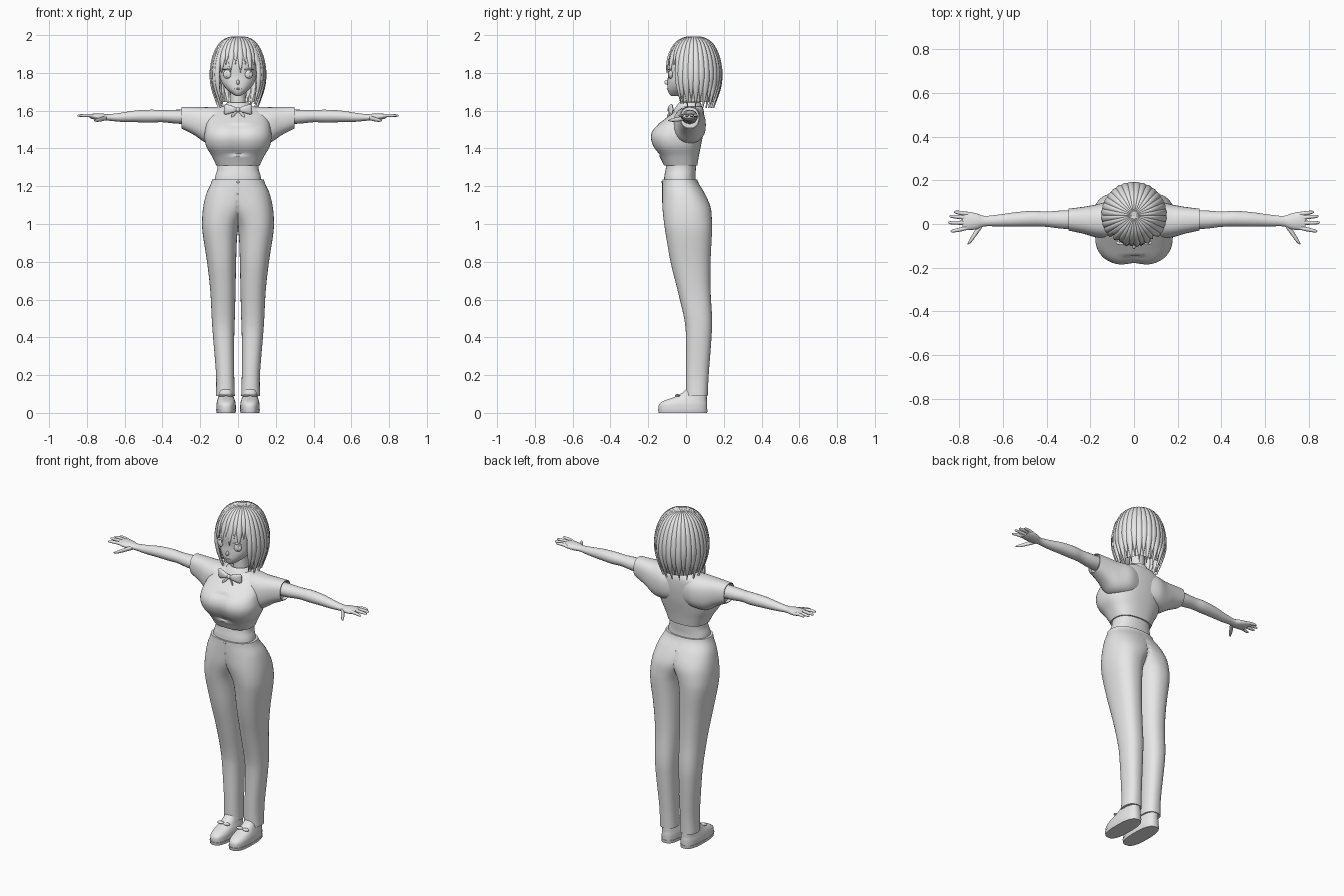
import bpy, bmesh, math
from mathutils import Vector

if "Cube" in bpy.data.objects:
    bpy.data.objects.remove(bpy.data.objects["Cube"])

grey = bpy.data.materials.new("light_grey")
grey.use_nodes = True
GREY = (0.8, 0.8, 0.8, 1)
grey.diffuse_color = GREY
grey.node_tree.nodes["Principled BSDF"].inputs["Base Color"].default_value = GREY


def power(v, n):
    return math.copysign(abs(v) ** (2 / n), v)


def smooth_path(keys, steps):
    """Catmull-Rom interpolation between the section keys."""
    if steps == 1:
        return keys
    k = [keys[0]] + list(keys) + [keys[-1]]
    out = []
    for i in range(1, len(k) - 2):
        for s in range(steps):
            t = s / steps
            out.append([0.5 * (2 * b + (c - a) * t + (2 * a - 5 * b + 4 * c - d) * t * t
                               + (3 * b - a - 3 * c + d) * t ** 3)
                        for a, b, c, d in zip(*k[i - 1:i + 3])])
    return out + [list(keys[-1])]


def add_rings(bm, rings):
    rows = [[bm.verts.new(p) for p in r] for r in rings]
    for a, b in zip(rows, rows[1:]):
        n = len(a)
        for i in range(n):
            j = (i + 1) % n
            bm.faces.new((a[i], a[j], b[j], b[i]))
    bm.faces.new(rows[0][::-1])
    bm.faces.new(rows[-1])


def finish(name, bm, mirror=False, angle=50):
    bmesh.ops.remove_doubles(bm, verts=bm.verts, dist=1e-5)
    bmesh.ops.recalc_face_normals(bm, faces=bm.faces)
    mesh = bpy.data.meshes.new(name)
    bm.to_mesh(mesh)
    bm.free()
    mesh.materials.append(grey)
    ob = bpy.data.objects.new(name, mesh)
    bpy.context.collection.objects.link(ob)
    bpy.ops.object.select_all(action='DESELECT')
    ob.select_set(True)
    bpy.context.view_layer.objects.active = ob
    bpy.ops.object.shade_smooth_by_angle(angle=math.radians(angle))
    if mirror:
        ob.modifiers.new("Mirror", 'MIRROR').merge_threshold = 0.0005
    return ob


def z_rings(keys, n=2.3, seg=48, steps=5, half=False):
    """Sections stacked upward: z, centre x, half width, front y, back y."""
    rings = []
    for z, cx, rx, yf, yb in smooth_path(keys, steps):
        ring = []
        for i in range(seg):
            a = math.tau * i / seg
            x = cx + rx * power(math.cos(a), n)
            y = (yf + yb) / 2 + (yb - yf) / 2 * power(math.sin(a), n)
            ring.append((max(x, 0) if half else x, y, z))
        rings.append(ring)
    return rings


def x_rings(keys, n=2.0, seg=20, steps=4):
    """Sections running sideways: x, centre y, centre z, half depth, half height."""
    return [[(x, cy + ry * power(math.cos(math.tau * i / seg), n),
              cz + rz * power(math.sin(math.tau * i / seg), n)) for i in range(seg)]
            for x, cy, cz, ry, rz in smooth_path(keys, steps)]


def loft(name, rings, mirror=False, angle=50):
    bm = bmesh.new()
    add_rings(bm, rings)
    return finish(name, bm, mirror, angle)


def ball(name, centre, size, mirror=False):
    bm = bmesh.new()
    bmesh.ops.create_uvsphere(bm, u_segments=20, v_segments=12, radius=1)
    for v in bm.verts:
        v.co = Vector(centre) + Vector(c * s for c, s in zip(v.co, size))
    return finish(name, bm, mirror)


# Trousers: one half, open along the middle seam, mirrored
bm = bmesh.new()
add_rings(bm, z_rings([
    (.09, .067, .05, .0, .115), (.2, .068, .048, .0, .12), (.4, .076, .056, .0, .135),
    (.5, .078, .061, -.01, .138), (.65, .08, .067, -.045, .13), (.8, .087, .077, -.082, .13),
    (.95, .095, .092, -.108, .137), (1.02, .086, .104, -.118, .137),
    (1.09, .058, .126, -.125, .13), (1.16, .025, .143, -.126, .1),
    (1.21, .0, .145, -.126, .07), (1.235, .0, .137, -.125, .06)], half=True))
seam = [f for f in bm.faces if all(abs(v.co.x) < 1e-5 for v in f.verts)]
bmesh.ops.delete(bm, geom=seam, context='FACES')
finish("trousers", bm, mirror=True)
ball("trouser_button", (0, -.125, 1.222), (.008, .005, .006))

# Bare midriff
loft("midriff", z_rings([(1.2, 0, .128, -.118, .055), (1.25, 0, .121, -.115, .05),
                         (1.29, 0, .11, -.108, .052), (1.34, 0, .11, -.1, .055)]))

# Shirt body with a soft dip between the breasts
shirt = z_rings([
    (1.31, 0, .115, -.117, .06), (1.36, 0, .139, -.142, .068), (1.41, 0, .168, -.178, .078),
    (1.46, 0, .178, -.192, .088), (1.505, 0, .173, -.175, .094), (1.55, 0, .165, -.12, .097),
    (1.595, 0, .145, -.062, .095), (1.622, 0, .09, -.035, .085)], n=2.5)
shirt = [[(x, y + (.014 * math.exp(-(x / .045) ** 2) if y < -.1 and 1.36 < z < 1.53 else 0), z)
          for x, y, z in r] for r in shirt]
loft("shirt_body", shirt)

# Sleeves with a recessed opening
loft("sleeves", x_rings([
    (.03, .03, 1.53, .06, .085), (.1, .02, 1.525, .085, .095), (.17, .014, 1.525, .076, .094),
    (.23, .017, 1.545, .062, .075), (.3, .02, 1.563, .05, .057)], n=2.4, seg=28)
    + x_rings([(.3, .02, 1.563, .046, .053), (.28, .02, 1.563, .046, .053)],
              n=2.4, seg=28, steps=1), mirror=True)

# Arms and palms
loft("arms", x_rings([
    (.2, .02, 1.567, .042, .038), (.32, .02, 1.568, .042, .037), (.4, .022, 1.571, .035, .032),
    (.46, .024, 1.571, .036, .034), (.54, .021, 1.57, .033, .031), (.62, .016, 1.565, .027, .024),
    (.685, .013, 1.564, .024, .017), (.72, .012, 1.566, .036, .019),
    (.76, .014, 1.569, .042, .016), (.785, .014, 1.571, .037, .01)]), mirror=True)

# Fingers and thumbs
fingers = [("little", .046, .054, .825), ("ring", .027, .035, .845),
           ("middle", .005, .006, .851), ("index", -.016, -.032, .84)]
for label, y0, y1, tip in fingers:
    loft(label + "_fingers", x_rings([
        (.755, y0, 1.57, .009, .009), (.79, (y0 + y1) / 2, 1.575, .0095, .009),
        (tip - .01, y1, 1.574, .007, .0065), (tip, y1, 1.573, .002, .002)], seg=10), mirror=True)
loft("thumbs", x_rings([(.695, -.002, 1.562, .014, .012), (.72, -.034, 1.556, .017, .012),
                        (.745, -.07, 1.55, .014, .009), (.762, -.092, 1.548, .003, .003)],
                       seg=12), mirror=True)

# Shoes: sole, upper and laces
loft("shoe_soles", z_rings([(0, .063, .05, -.145, .112), (.018, .063, .053, -.148, .114)],
                           n=2.6, steps=1), mirror=True)
loft("shoe_uppers", z_rings([
    (.015, .063, .051, -.145, .112), (.045, .063, .051, -.142, .112),
    (.065, .063, .047, -.115, .11), (.085, .064, .041, -.06, .11),
    (.11, .065, .037, -.015, .108), (.14, .066, .035, .012, .105)], n=2.5), mirror=True)
for side in (-1, 1):
    label = "inner" if side < 0 else "outer"
    ball(label + "_lace_loops", (.064 + side * .02, -.045, .092), (.02, .014, .007), mirror=True)

# Neck and collar
loft("neck", z_rings([(1.56, 0, .055, -.02, .085), (1.62, 0, .042, -.015, .07),
                      (1.72, 0, .04, -.015, .065)], n=2, seg=28))
loft("collar", z_rings([(1.595, 0, .098, -.07, .09), (1.622, 0, .075, -.052, .084),
                        (1.642, 0, .058, -.036, .078), (1.63, 0, .046, -.02, .072)],
                       n=2, seg=32, steps=2))

# Bow tie: loops, tails and knot
loft("bow_loops", x_rings([(.004, -.083, 1.605, .007, .009), (.03, -.084, 1.607, .012, .018),
                           (.062, -.078, 1.607, .011, .027), (.075, -.074, 1.607, .004, .023)],
                          n=2.6, seg=16), mirror=True)
loft("bow_tails", x_rings([(.002, -.08, 1.598, .004, .006), (.02, -.09, 1.582, .004, .01),
                           (.034, -.098, 1.568, .003, .011)], seg=10), mirror=True)
ball("bow_knot", (0, -.086, 1.605), (.012, .012, .013))

# Head and facial features
loft("head", z_rings([
    (1.677, 0, .01, -.077, -.05), (1.69, 0, .032, -.09, .01), (1.715, 0, .062, -.098, .05),
    (1.75, 0, .087, -.098, .08), (1.79, 0, .098, -.096, .11), (1.85, 0, .102, -.098, .13),
    (1.91, 0, .092, -.08, .125), (1.96, 0, .06, -.04, .1), (1.98, 0, .02, .01, .05)], n=2.3))
ball("eyes", (.052, -.08, 1.793), (.027, .013, .025), mirror=True)
ball("irises", (.051, -.09, 1.792), (.014, .006, .018), mirror=True)
ball("upper_lashes", (.053, -.086, 1.818), (.03, .011, .004), mirror=True)
ball("ears", (.1, .02, 1.77), (.012, .02, .03), mirror=True)
ball("nose", (0, -.1, 1.75), (.008, .015, .013))
ball("mouth", (0, -.097, 1.716), (.018, .005, .003))

# Hair: ribbed strands running from the crown over a shared shell profile
PROFILE = smooth_path([(.0, 1.992), (.34, 1.984), (.64, 1.953), (.87, 1.893), (.98, 1.83),
                       (1.0, 1.775), (.95, 1.715), (.84, 1.66), (.74, 1.615)], 4)


def shell(a, r, z, scale=1.0):
    """Point on the hair shell; angle zero faces forward."""
    return Vector((math.sin(a) * .143 * r * scale, .04 - math.cos(a) * .146 * r * scale, z))


def strand_rings(a, end, half_width, thick):
    keys = [k for k in PROFILE if k[1] >= end]
    rings = []
    for i, (r, z) in enumerate(keys):
        t = i / (len(keys) - 1)
        taper = max(.08, min(1, (1 - t) * 3.2))
        side = Vector((math.cos(a), math.sin(a), 0))
        out = Vector((math.sin(a), -math.cos(a), .6 * (1 - t)))
        w = max(.003, half_width * .145 * r) * taper
        d = thick * min(1, .25 + r) * (.4 + .6 * taper)
        c = shell(a, r, z, .965)
        rings.append([c + side * w * math.cos(math.tau * k / 8)
                      + out * d * math.sin(math.tau * k / 8) for k in range(8)])
    return rings


COUNT = 32
bm = bmesh.new()
for i in range(COUNT):
    a = math.tau * (i + .5) / COUNT
    front = min(a, math.tau - a)
    if front < .92:
        end = (1.80, 1.835)[i % 2]
    else:
        end = 1.615 + .02 * (i % 2)
    add_rings(bm, strand_rings(a, end, .145, .013))
finish("hair_strands", bm, angle=70)

# Inner hair layer closing the gaps between strands, cut away over the face
bm = bmesh.new()
SEG = 64
rows = [[bm.verts.new(shell(math.tau * i / SEG, r, z, .955)) for i in range(SEG)]
        for r, z in PROFILE[1:-3]]
for a, b in zip(rows, rows[1:]):
    for i in range(SEG):
        j = (i + 1) % SEG
        front = abs((i + .5 + SEG / 2) % SEG - SEG / 2) * math.tau / SEG
        if front > .95 or b[i].co.z > 1.85:
            bm.faces.new((a[i], a[j], b[j], b[i]))
bm.faces.new(rows[0])
finish("hair_under_layer", bm)

# Long tapering side locks framing the face
bm = bmesh.new()
for a in (.93, 1.06, -.93, -1.06):
    add_rings(bm, strand_rings(a, 1.63, .11, .012))
finish("side_locks", bm, angle=70)
